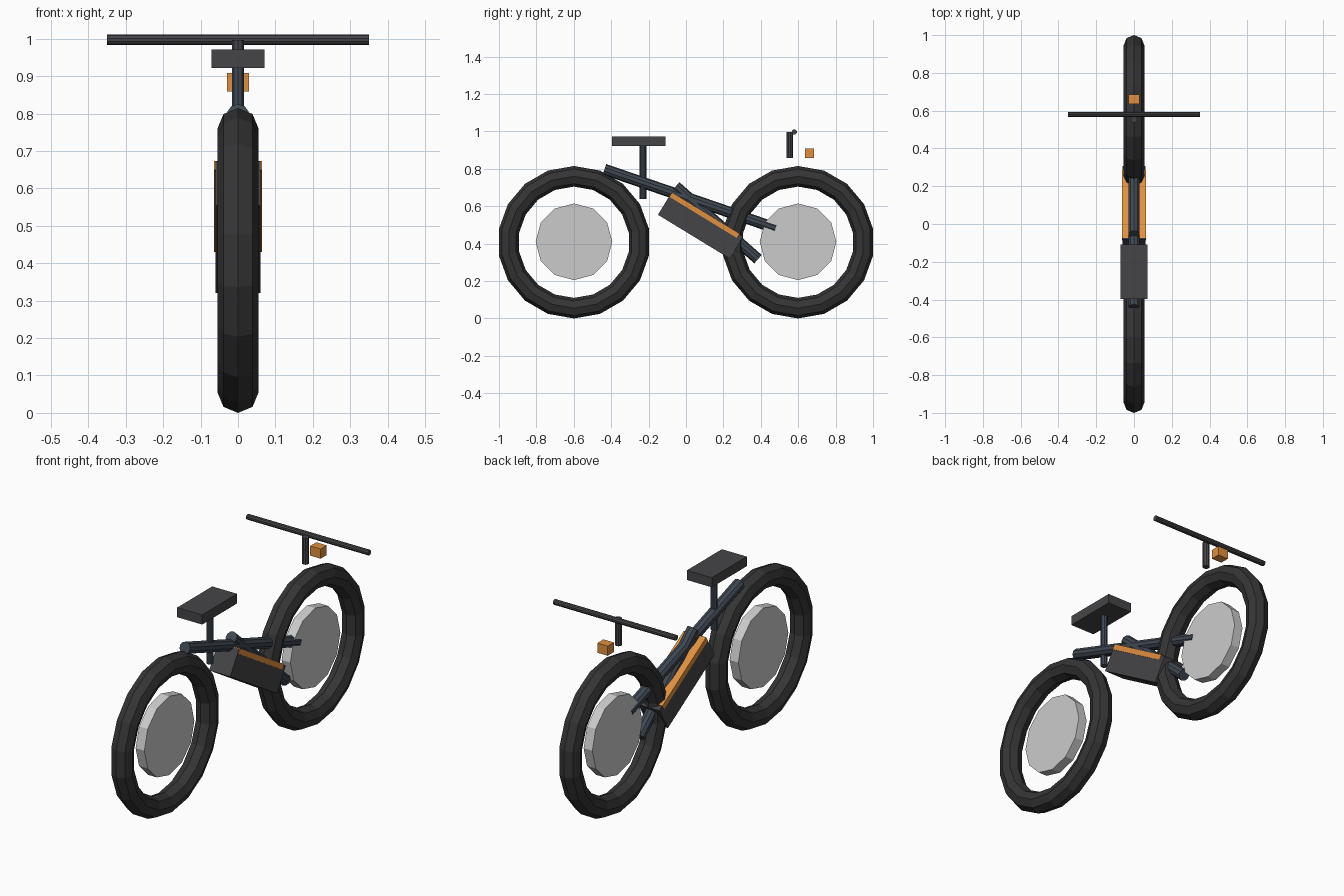
import bpy
from math import radians, atan2
from mathutils import Vector

if "Cube" in bpy.data.objects:
    bpy.data.objects.remove(bpy.data.objects["Cube"])


def material(name, r, g, b):
    m = bpy.data.materials.new(name)
    m.diffuse_color = (r, g, b, 1)
    m.use_nodes = True
    m.node_tree.nodes["Principled BSDF"].inputs["Base Color"].default_value = m.diffuse_color
    return m


RUBBER = material("rubber", 0.035, 0.035, 0.035)
DARK = material("dark_plastic", 0.06, 0.058, 0.065)
FRAME = material("frame_paint", 0.05, 0.065, 0.085)
METAL = material("light_metal", 0.6, 0.6, 0.62)
ORANGE = material("orange", 0.75, 0.28, 0.05)


def finish(name, mat):
    ob = bpy.context.object
    ob.name = name
    ob.data.materials.append(mat)
    return ob


def box(name, center, size, mat, tilt=0):
    bpy.ops.mesh.primitive_cube_add(size=1, location=center, rotation=(tilt, 0, 0))
    ob = finish(name, mat)
    ob.scale = size
    return ob


def tube(name, a, b, radius, mat, sides=10):
    a, b = Vector(a), Vector(b)
    bpy.ops.mesh.primitive_cylinder_add(vertices=sides, radius=radius,
                                        depth=(b - a).length, location=(a + b) / 2)
    ob = finish(name, mat)
    ob.rotation_euler = (b - a).to_track_quat('Z', 'Y').to_euler()
    return ob


# wheels: faceted tyre with a floating hub disc
for label, y in (("rear", -0.599), ("front", 0.599)):
    bpy.ops.mesh.primitive_torus_add(major_segments=18, minor_segments=8,
                                     major_radius=0.3525, minor_radius=0.055,
                                     location=(0, y, 0.4075),
                                     rotation=(0, radians(90), 0))
    finish(label + "_tyre", RUBBER)
    bpy.ops.mesh.primitive_cylinder_add(vertices=12, radius=0.205, depth=0.05,
                                        location=(0, y, 0.41),
                                        rotation=(0, radians(90), 0))
    finish(label + "_hub_disc", METAL)

# frame tubes
tube("top_tube", (0, -0.436, 0.797), (0, 0.479, 0.483), 0.03, FRAME)
tube("down_tube", (0, -0.055, 0.706), (0, 0.385, 0.317), 0.03, FRAME)

# battery pack with orange stripe on its upper face
tilt = atan2(-0.521, 0.854)
box("battery", (0, 0.078, 0.496), (0.121, 0.45, 0.138), DARK, tilt)
box("battery_stripe", (0, 0.099, 0.552), (0.128, 0.42, 0.028), ORANGE, tilt)

# seat
tube("seat_post", (0, -0.23, 0.64), (0, -0.23, 0.93), 0.0175, FRAME)
box("seat", (0, -0.253, 0.947), (0.143, 0.287, 0.05), DARK)

# steering and lamp
tube("steering_stem", (0, 0.554, 0.858), (0, 0.554, 0.997), 0.0175, DARK)
tube("handlebar", (-0.35, 0.579, 0.997), (0.35, 0.579, 0.997), 0.014, DARK)
box("headlamp", (0, 0.66, 0.884), (0.06, 0.05, 0.05), ORANGE)
